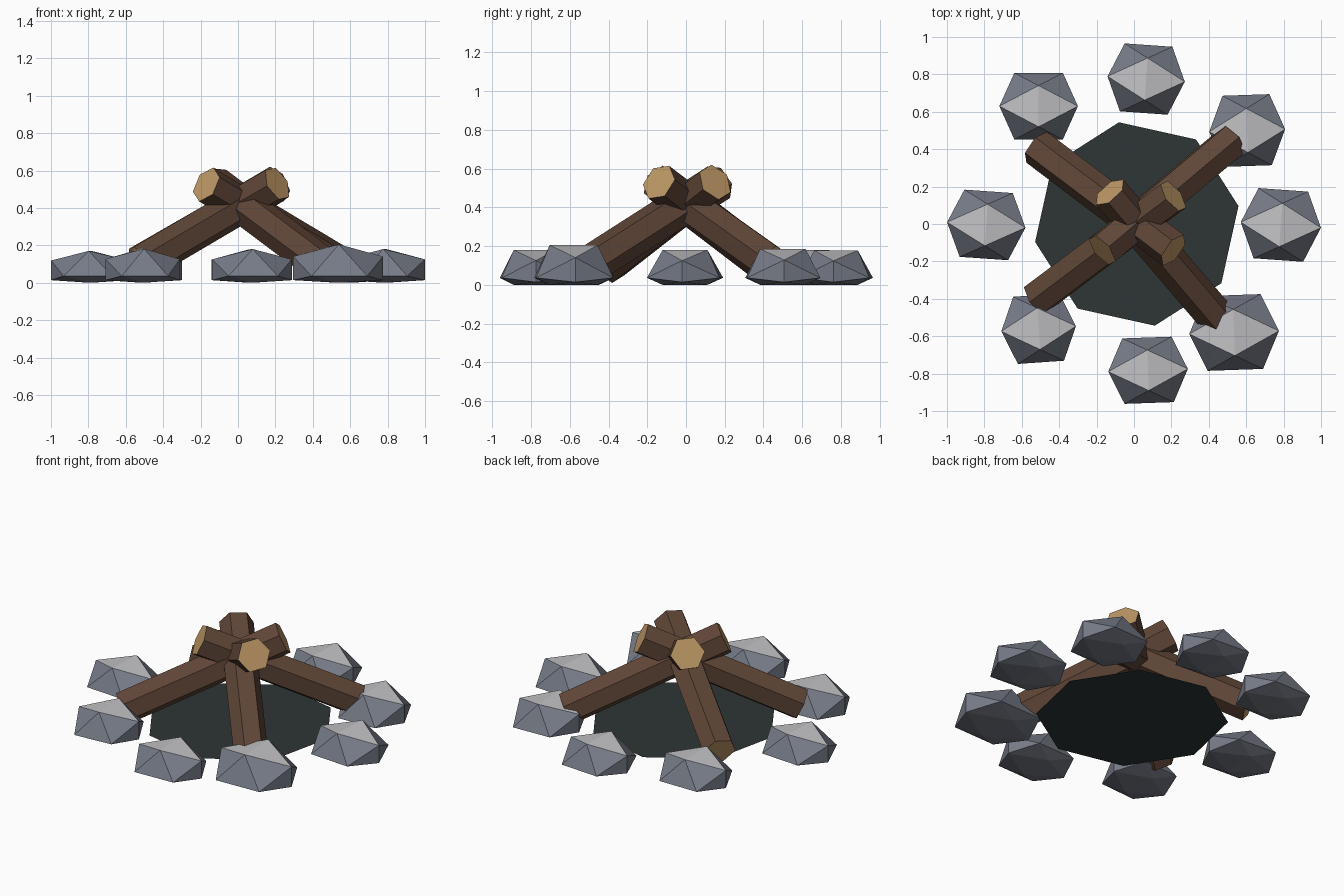
import bpy, bmesh, math
from mathutils import Vector, Matrix

if "Cube" in bpy.data.objects:
    bpy.data.objects.remove(bpy.data.objects["Cube"])


def material(name, rgb):
    m = bpy.data.materials.new(name)
    m.diffuse_color = (*rgb, 1)
    m.use_nodes = True
    m.node_tree.nodes["Principled BSDF"].inputs["Base Color"].default_value = m.diffuse_color
    return m


STONE = material("slate_grey", (0.181, 0.198, 0.242))
STONE_TOP = material("pale_grey", (0.54, 0.54, 0.56))
BARK = material("bark_brown", (0.117, 0.061, 0.039))
CUT_WOOD = material("cut_wood_tan", (0.515, 0.314, 0.133))
ASH = material("dark_ash", (0.027, 0.037, 0.036))


def finish(name, bm, mats):
    bmesh.ops.recalc_face_normals(bm, faces=bm.faces)
    mesh = bpy.data.meshes.new(name)
    bm.to_mesh(mesh)
    bm.free()
    for m in mats:
        mesh.materials.append(m)
    obj = bpy.data.objects.new(name, mesh)
    bpy.context.collection.objects.link(obj)
    return obj


def stone(name, x, y, half_x, half_y, height, yaw):
    """Edge-up icosahedron with its underside pressed nearly flat."""
    phi = (1 + 5 ** 0.5) / 2
    base = 0.036
    up, down = (height - base) / phi, base / phi
    bm = bmesh.new()
    turn = Matrix.Rotation(math.radians(yaw), 3, 'Z')
    for a in (-1, 1):
        for b in (-phi, phi):
            for p in ((0, a, b), (a, b, 0), (b, 0, a)):
                v = Vector((p[0] * half_x / phi, p[1] * half_y / phi, 0))
                z = base + p[2] * (up if p[2] > 0 else down)
                bm.verts.new(turn @ v + Vector((x, y, z)))
    bmesh.ops.convex_hull(bm, input=bm.verts)
    bm.normal_update()
    # pale upper facets
    for f in bm.faces:
        f.material_index = int(f.normal.z > 0.85)
    return finish(name, bm, (STONE, STONE_TOP))


def log(name, low, high, roll, radius=0.1):
    """Six-sided log with bare cut ends."""
    low, high = Vector(low), Vector(high)
    rot = (high - low).to_track_quat('Z', 'Y').to_matrix()
    bm = bmesh.new()
    rings = []
    for end in (low, high):
        ring = []
        for i in range(6):
            a = math.radians(60 * i + roll)
            offset = Vector((math.cos(a), math.sin(a), 0)) * radius
            ring.append(bm.verts.new(end + rot @ offset))
        rings.append(ring)
    for i in range(6):
        j = (i + 1) % 6
        bm.faces.new((rings[0][i], rings[0][j], rings[1][j], rings[1][i]))
    for ring in rings:
        bm.faces.new(ring).material_index = 1
    return finish(name, bm, (BARK, CUT_WOOD))


# Ash bed: flat octagon
bm = bmesh.new()
bmesh.ops.create_circle(
    bm, cap_ends=True, segments=8, radius=0.552,
    matrix=Matrix.Translation((0.015, 0, 0.005)) @ Matrix.Rotation(math.radians(10), 4, 'Z'))
finish("ash_bed", bm, (ASH,))

# Ring of stones: x, y, half width, half depth, height, yaw
STONES = {
    "stone_west": (-0.79, -0.005, 0.21, 0.18, 0.17, -4),
    "stone_north_west": (-0.51, 0.63, 0.21, 0.178, 0.18, 0),
    "stone_north": (0.065, 0.775, 0.207, 0.182, 0.178, -4),
    "stone_north_east": (0.605, 0.5, 0.203, 0.19, 0.185, 2),
    "stone_east": (0.785, -0.005, 0.215, 0.188, 0.18, -4),
    "stone_south_east": (0.535, -0.58, 0.24, 0.2, 0.205, 2),
    "stone_south": (0.075, -0.782, 0.213, 0.175, 0.18, 2),
    "stone_south_west": (-0.51, -0.56, 0.2, 0.18, 0.182, 4),
}
for name, values in STONES.items():
    stone(name, *values)

# Four logs leaning across one another
log("log_north_east", (0.525, 0.445, 0.11), (-0.17, -0.14, 0.525), 25)
log("log_north_west", (-0.52, 0.41, 0.11), (0.21, -0.14, 0.53), 8)
log("log_south_west", (-0.52, -0.4, 0.1), (0.21, 0.15, 0.53), 25)
log("log_south_east", (0.45, -0.51, 0.095), (-0.13, 0.17, 0.53), 5)
